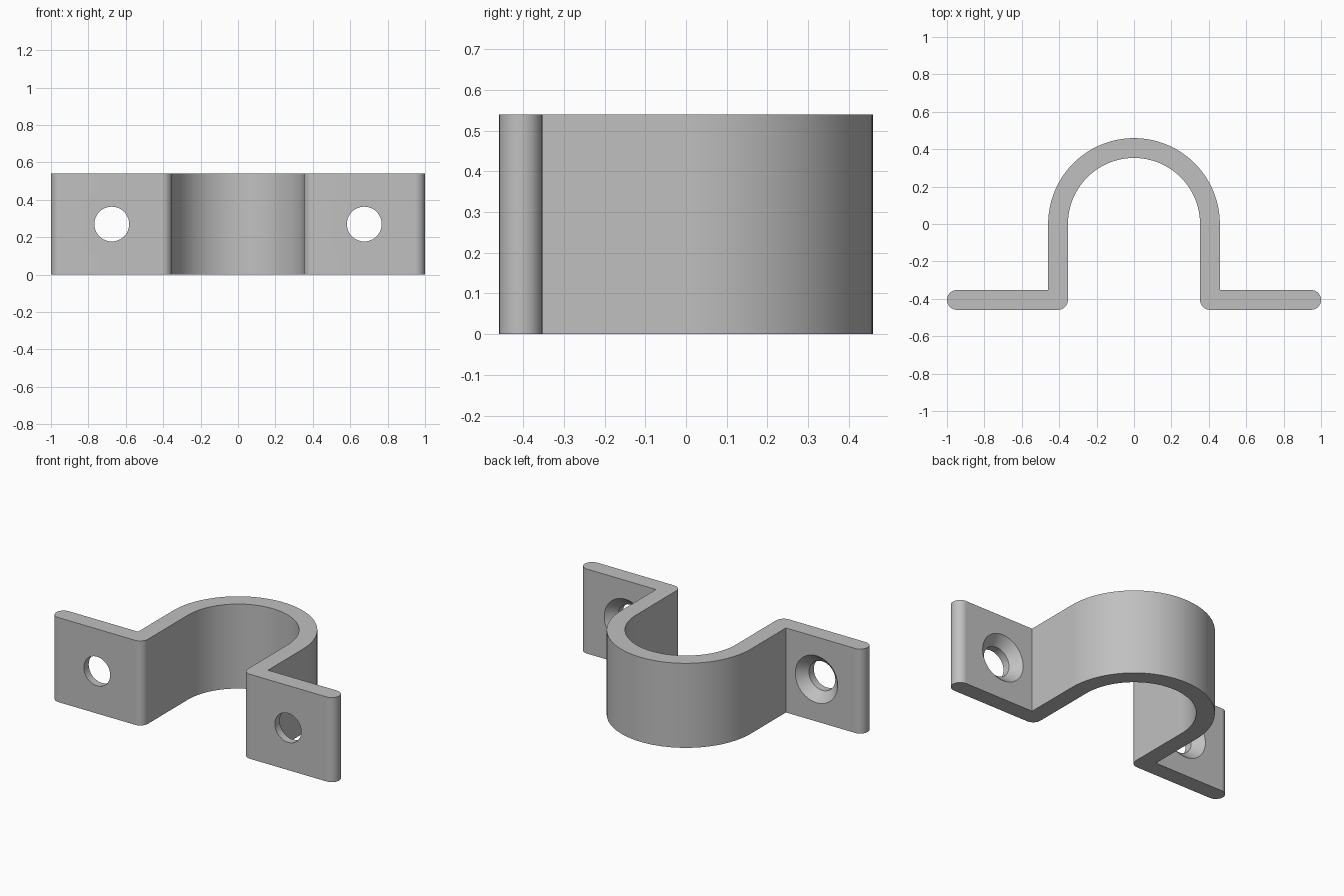
import bpy, bmesh
from math import sin, cos, pi, radians
from mathutils import Vector

# Remove the default cube
cube = bpy.data.objects.get("Cube")
if cube:
    bpy.data.objects.remove(cube, do_unlink=True)

OUTER, INNER = 0.459, 0.353
HEIGHT = 0.54
WALL = OUTER - INNER
ROUND = WALL / 2
HOLE_X, HOLE_R, SINK_R = 0.675, 0.093, 0.15

# Plain grey metal
metal = bpy.data.materials.new("grey metal")
metal.use_nodes = True
metal.diffuse_color = (0.53, 0.53, 0.53, 1)
metal.node_tree.nodes["Principled BSDF"].inputs["Base Color"].default_value = metal.diffuse_color


def arc(cx, cy, r, start, end, steps):
    """Points along a circular arc, angles in degrees."""
    angles = [radians(start + (end - start) * i / steps) for i in range(steps + 1)]
    return [(cx + r * cos(a), cy + r * sin(a)) for a in angles]


def make_object(name, bm):
    bmesh.ops.recalc_face_normals(bm, faces=bm.faces)
    mesh = bpy.data.meshes.new(name)
    bm.to_mesh(mesh)
    bm.free()
    mesh.materials.append(metal)
    obj = bpy.data.objects.new(name, mesh)
    bpy.context.collection.objects.link(obj)
    return obj


def make_strap():
    # Left half of the outline: outer arch, flange with round tip, rounded foot, inner arch
    mid = -OUTER + ROUND
    outer = arc(0, 0, OUTER, 90, 0, 32) + [(OUTER, -INNER)]
    tip = arc(1 - ROUND, mid, ROUND, 90, -90, 16)
    foot = arc(INNER + ROUND, mid, ROUND, -90, -180, 8)
    inner = arc(0, 0, INNER, 0, 90, 32)
    half = outer + tip + foot + inner
    mirrored = [(-x, y) for x, y in reversed(half[1:-1])]
    bm = bmesh.new()
    face = bm.faces.new([bm.verts.new((x, y, 0)) for x, y in half + mirrored])
    up = bmesh.ops.extrude_face_region(bm, geom=[face], use_keep_orig=True)
    top = [v for v in up["geom"] if isinstance(v, bmesh.types.BMVert)]
    bmesh.ops.translate(bm, verts=top, vec=(0, 0, HEIGHT))
    return make_object("clamp_strap", bm)


def make_hole_cutter(name, x):
    # Lathe a countersunk screw shape around the y axis
    back = -INNER
    reach = 0.05
    profile = [(0, -OUTER - reach), (HOLE_R, -OUTER - reach),
               (HOLE_R, back - (SINK_R - HOLE_R)), (SINK_R, back),
               (SINK_R, back + reach), (0, back + reach)]
    bm = bmesh.new()
    verts = [bm.verts.new((x + r, y, HEIGHT / 2)) for r, y in profile]
    edges = [bm.edges.new(pair) for pair in zip(verts, verts[1:])]
    bmesh.ops.spin(bm, geom=verts + edges, cent=(x, 0, HEIGHT / 2),
                   axis=(0, 1, 0), angle=2 * pi, steps=48)
    bmesh.ops.remove_doubles(bm, verts=bm.verts, dist=0.0001)
    cutter = make_object(name, bm)
    cutter.hide_render = True
    return cutter


strap = make_strap()
bpy.ops.object.select_all(action='DESELECT')
strap.select_set(True)
bpy.context.view_layer.objects.active = strap

# Cut the countersunk screw holes
for side, sign in (("left", 1), ("right", -1)):
    cutter = make_hole_cutter(side + "_hole_cutter", sign * HOLE_X)
    cut = strap.modifiers.new(side + " hole", 'BOOLEAN')
    cut.operation = 'DIFFERENCE'
    cut.solver = 'EXACT'
    cut.object = cutter
    bpy.ops.object.modifier_apply(modifier=cut.name)
    bpy.data.objects.remove(cutter, do_unlink=True)

# Smooth curves with crisp edges and flat flanges
bpy.ops.object.shade_smooth_by_angle(angle=radians(30))
weighted = strap.modifiers.new("flat face normals", 'WEIGHTED_NORMAL')
weighted.keep_sharp = True
